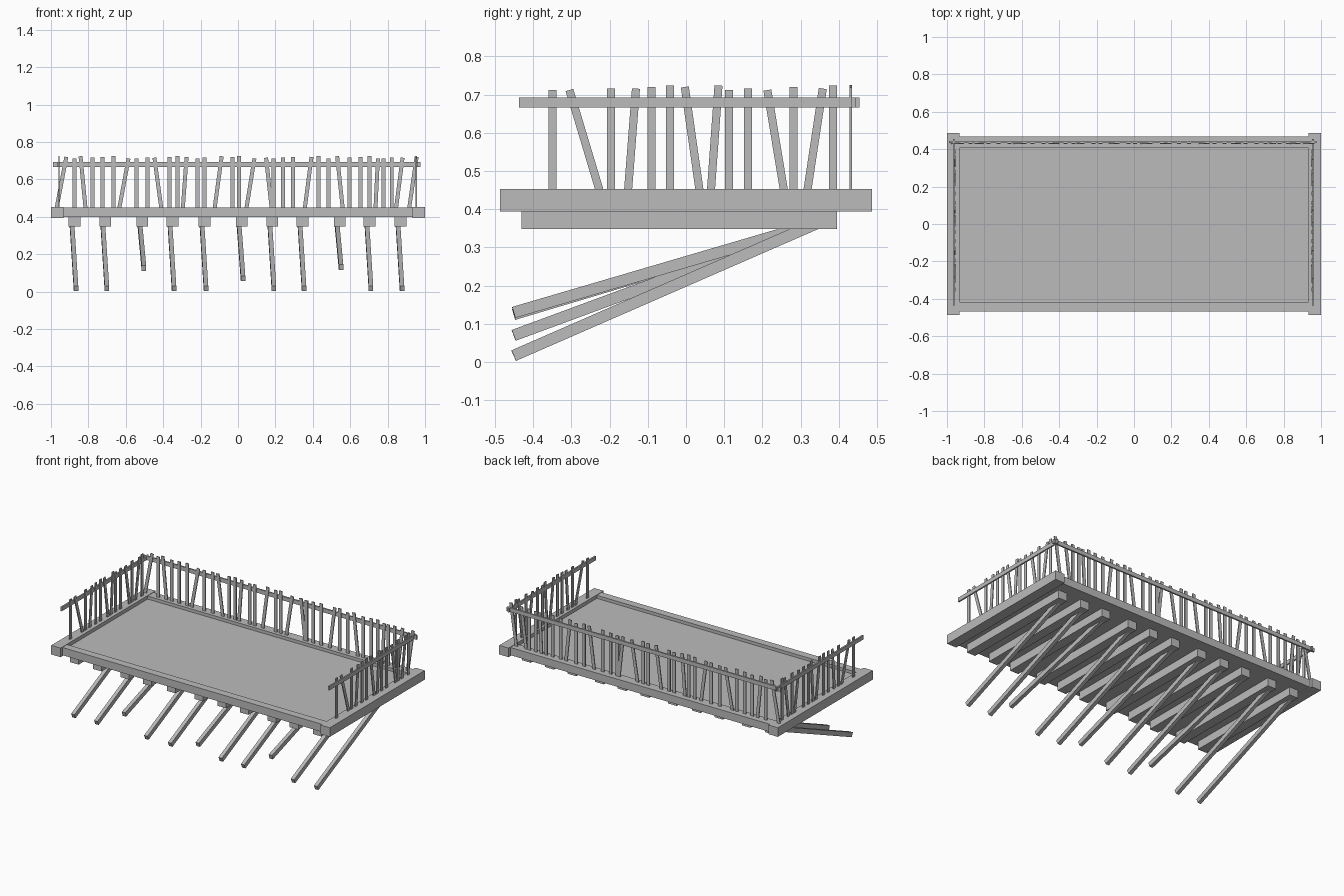
import bpy
from mathutils import Matrix, Vector

cube = bpy.data.objects.get("Cube")
if cube:
    bpy.data.objects.remove(cube, do_unlink=True)

grey = bpy.data.materials.new("plain grey")
grey.use_nodes = True
colour = (0.5, 0.5, 0.5, 1)
grey.diffuse_color = colour
grey.node_tree.nodes["Principled BSDF"].inputs["Base Color"].default_value = colour


def box(name, low, high):
    """Axis-aligned box between two corners."""
    low, high = Vector(low), Vector(high)
    bpy.ops.mesh.primitive_cube_add(size=1)
    ob = bpy.context.object
    ob.name = name
    ob.data.transform(Matrix.Translation((low + high) / 2)
                      @ Matrix.Diagonal((high - low).to_4d()))
    ob.data.materials.append(grey)
    return ob


def bar(name, start, end, side, width, depth):
    """Square-ended bar from start to end, its width lying along side."""
    start, end = Vector(start), Vector(end)
    along = end - start
    normal = along.cross(Vector(side)).normalized()
    across = normal.cross(along).normalized()
    ob = box(name, (-width / 2, -depth / 2, 0), (width / 2, depth / 2, along.length))
    turn = Matrix((across, normal, along.normalized())).transposed().to_4x4()
    ob.data.transform(Matrix.Translation(start) @ turn)
    return ob


# Deck and its frame
box("deck_floor", (-0.94, -0.43, 0.40), (0.94, 0.42, 0.43))
box("front_beam", (-0.935, -0.468, 0.40), (0.935, -0.418, 0.45))
box("back_beam", (-0.935, 0.406, 0.40), (0.935, 0.468, 0.45))
for name, s in (("right", -1), ("left", 1)):
    xs = sorted((s * 0.933, s))
    box(name + "_beam", (xs[0], -0.487, 0.394), (xs[1], 0.487, 0.453))

# Joists under the deck, each with a slanting strut; some struts end higher
joists = (-0.874, -0.709, -0.511, -0.35, -0.179, 0.019,
          0.184, 0.345, 0.543, 0.703, 0.869)
raised = {2: 0.125, 5: 0.07, 8: 0.13}
for i, x in enumerate(joists):
    box("joist", (x - 0.031, -0.43, 0.348), (x + 0.031, 0.395, 0.405))
    foot = raised.get(i, 0.017)
    bar("strut", (x + 0.008, -0.451, foot), (x - 0.014, 0.34, 0.362),
        (1, 0, 0), 0.024, 0.03)

# Handrails
box("back_rail", (-0.99, 0.433, 0.666), (0.977, 0.443, 0.692))
for name, x in (("right", -0.964), ("left", 0.957)):
    box(name + "_rail", (x - 0.005, -0.437, 0.666), (x + 0.005, 0.454, 0.692))

# Balusters: straight ones by position, leaning ones by foot and top
side_straight = (-0.35, -0.196, -0.09, -0.042, 0.112, 0.162, 0.281, 0.385)
side_leaning = ((-0.225, -0.305), (-0.152, -0.131), (0.036, -0.003),
                (0.065, 0.085), (0.257, 0.213), (0.317, 0.358))
back_straight = (-0.874, -0.778, -0.725, -0.666, -0.543, -0.484, -0.366, -0.323,
                 -0.217, -0.18, -0.03, 0.005, 0.19, 0.24, 0.295, 0.43, 0.485,
                 0.597, 0.655, 0.703, 0.778, 0.822)
back_leaning = ((-0.97, -0.918), (-0.815, -0.842), (-0.635, -0.585),
                (-0.41, -0.447), (-0.295, -0.275), (-0.125, -0.087),
                (0.045, 0.088), (0.18, 0.15), (0.357, 0.393),
                (0.56, 0.53), (0.735, 0.748), (0.845, 0.88), (0.915, 0.955))


def balusters(name, straight, leaning, place, side):
    spans = [(p, p) for p in straight] + list(leaning)
    for i, (foot, top) in enumerate(spans):
        height = 0.712 + 0.004 * (i % 4)
        bar(name, place(foot, 0.445), place(top, height), side, 0.021, 0.006)


balusters("back_baluster", back_straight, back_leaning,
          lambda p, z: (p, 0.431, z), (1, 0, 0))
for name, x in (("right", -0.958), ("left", 0.953)):
    balusters(name + "_baluster", side_straight, side_leaning,
              lambda p, z: (x, p, z), (0, 1, 0))
